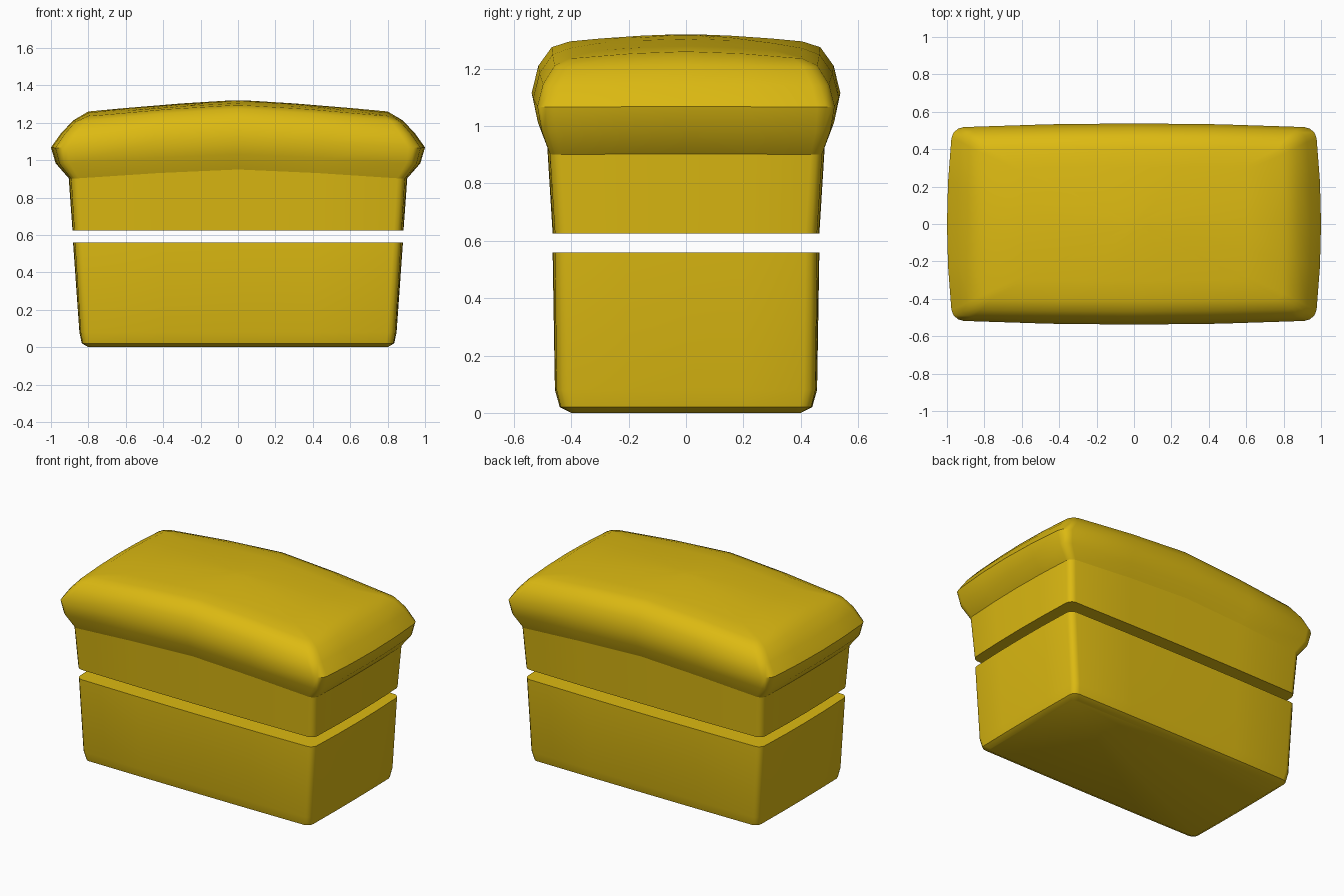
import bpy, bmesh, math

cube = bpy.data.objects.get("Cube")
if cube:
    bpy.data.objects.remove(cube, do_unlink=True)

crust = bpy.data.materials.new("golden_yellow")
crust.use_nodes = True
color = (0.72, 0.49, 0.006, 1)
crust.diffuse_color = color
crust.node_tree.nodes["Principled BSDF"].inputs["Base Color"].default_value = color


def outline(hx, hy, z, r, bulge, rise_x, rise_y):
    """Rounded rectangle with bowed sides, arched upward along its middle."""
    flat = []
    for k, (sx, sy) in enumerate([(1, 1), (-1, 1), (-1, -1), (1, -1)]):
        for i in range(4):
            a = math.pi / 2 * (k + i / 3)
            flat.append((sx * (hx - r) + r * math.cos(a), sy * (hy - r) + r * math.sin(a)))
        # points along the straight side that follows this corner
        for t in (0.75, 0.5, 0.25):
            m = 2 * t - 1
            flat.append([(m * (hx - r), hy), (-hx, m * (hy - r)),
                         (-m * (hx - r), -hy), (hx, -m * (hy - r))][k])
    points = []
    for x, y in flat:
        u, v = min(1, abs(x) / hx), min(1, abs(y) / hy)
        px = x - math.copysign(bulge * v * v * u, x)
        py = y - math.copysign(0.75 * bulge * u * u * v, y)
        lift = rise_x * (1 - u ** 1.3) + rise_y * (1 - v ** 1.7)
        points.append((px, py, z + lift))
    return points


def loft(name, rings, domed=False, sharp=()):
    bm = bmesh.new()
    loops = [[bm.verts.new(p) for p in outline(*ring)] for ring in rings]
    n = len(loops[0])
    for a, b in zip(loops, loops[1:]):
        for i in range(n):
            j = (i + 1) % n
            bm.faces.new((a[i], a[j], b[j], b[i]))
    bm.faces.new(loops[0][::-1])
    last = loops[-1]
    if domed:
        # shallow dome: straight strips from the front edge to the back edge
        hx, hy, z, r, bulge, rx, ry = rings[-1]
        for s in (0.75, 0.5, 0.25):
            inner = []
            for v in last:
                u, w = min(1, abs(v.co.x) / hx) * s, min(1, abs(v.co.y) / hy) * s
                height = z + rx * (1 - u ** 1.3) + ry * (1 - w ** 1.7)
                inner.append(bm.verts.new((v.co.x * s, v.co.y * s, height)))
            for i in range(n):
                j = (i + 1) % n
                bm.faces.new((last[i], last[j], inner[j], inner[i]))
            last = inner
        tip = bm.verts.new((0, 0, z + rx + ry))
        for i in range(n):
            bm.faces.new((last[i], last[(i + 1) % n], tip))
    else:
        bm.faces.new(last)
    bmesh.ops.recalc_face_normals(bm, faces=bm.faces)
    creases = []
    for k in sharp:
        for i in range(n):
            creases.append(bm.edges.get((loops[k][i], loops[k][(i + 1) % n])))
    bm.edges.index_update()
    ids = [e.index for e in creases]
    mesh = bpy.data.meshes.new(name)
    bm.to_mesh(mesh)
    bm.free()
    mesh.materials.append(crust)
    obj = bpy.data.objects.new(name, mesh)
    bpy.context.collection.objects.link(obj)
    bpy.ops.object.select_all(action='DESELECT')
    obj.select_set(True)
    bpy.context.view_layer.objects.active = obj
    bpy.ops.object.shade_smooth_by_angle(angle=math.radians(45))
    for i in ids:
        mesh.edges[i].use_edge_sharp = True
    return obj


# Lower half of the loaf, tapering down to a rounded base
loft("loaf_bottom", [
    (0.80, 0.40, 0.0, 0.03, 0.0, 0, 0),
    (0.835, 0.44, 0.02, 0.04, 0.005, 0, 0),
    (0.848, 0.457, 0.08, 0.04, 0.008, 0, 0),
    (0.882, 0.465, 0.56, 0.04, 0.012, 0, 0),
], sharp=(3,))

# Upper half: short neck, overhanging rounded crust and domed top
loft("loaf_top", [
    (0.885, 0.465, 0.625, 0.04, 0.012, 0, 0),
    (0.905, 0.485, 0.90, 0.04, 0.015, 0.05, 0.003),
    (0.975, 0.52, 0.98, 0.05, 0.025, 0.05, 0.003),
    (1.0, 0.538, 1.065, 0.06, 0.03, 0.05, 0.003),
    (0.945, 0.515, 1.14, 0.06, 0.025, 0.07, 0.005),
    (0.88, 0.468, 1.205, 0.05, 0.015, 0.07, 0.008),
    (0.80, 0.405, 1.235, 0.03, 0.005, 0.06, 0.025),
], domed=True, sharp=(0, 1))
